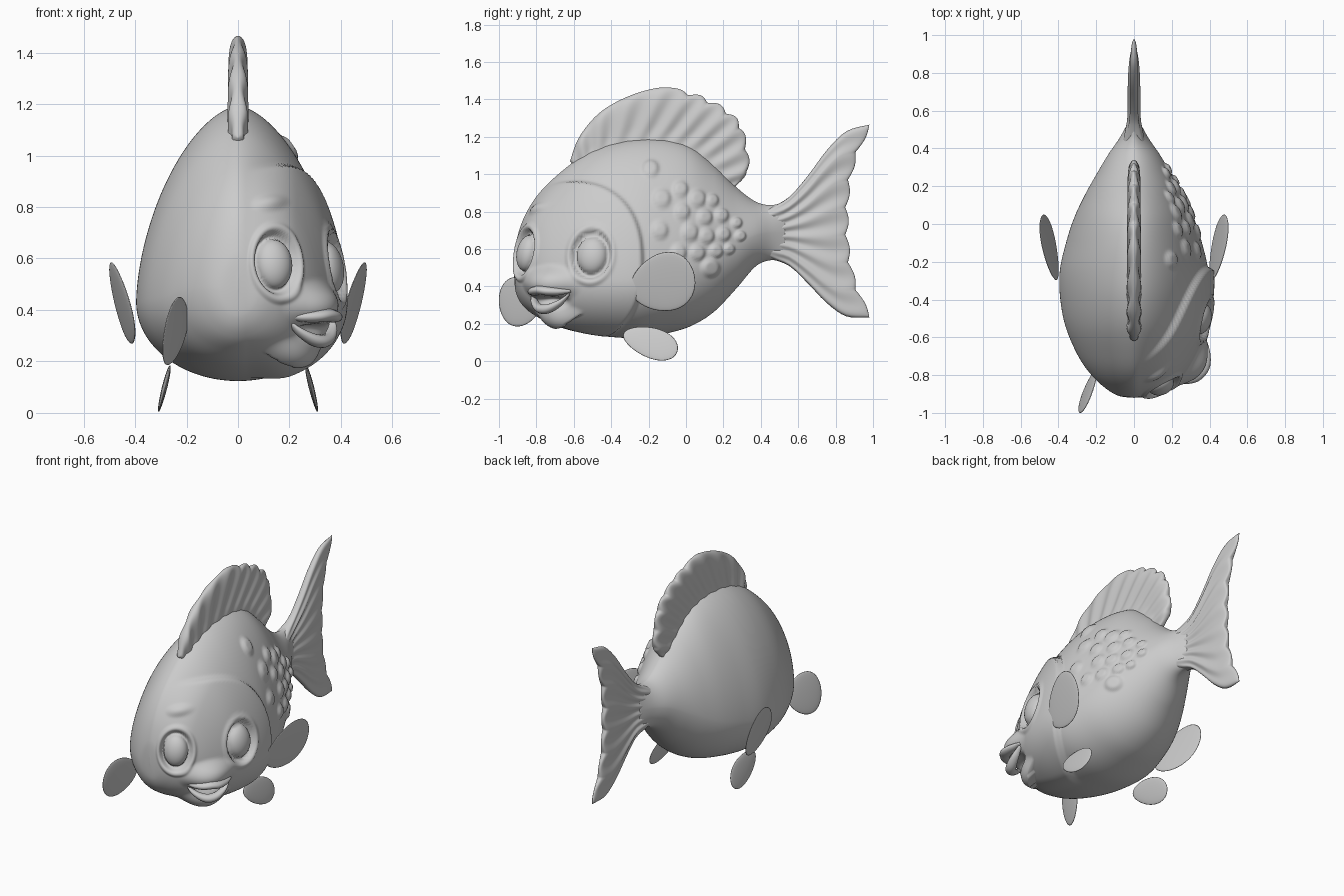
import bpy, bmesh, math
from mathutils import Vector

if "Cube" in bpy.data.objects:
    bpy.data.objects.remove(bpy.data.objects["Cube"])

grey = bpy.data.materials.new("clay grey")
grey.diffuse_color = (0.6, 0.6, 0.6, 1)
grey.use_nodes = True
grey.node_tree.nodes["Principled BSDF"].inputs["Base Color"].default_value = grey.diffuse_color


def finish(name, bm):
    bmesh.ops.remove_doubles(bm, verts=bm.verts, dist=0.0003)
    bmesh.ops.recalc_face_normals(bm, faces=bm.faces)
    me = bpy.data.meshes.new(name)
    bm.to_mesh(me)
    bm.free()
    me.materials.append(grey)
    me.polygons.foreach_set("use_smooth", [True] * len(me.polygons))
    ob = bpy.data.objects.new(name, me)
    bpy.context.collection.objects.link(ob)
    return ob


def spline(pts, u):
    """Smooth curve through the points, u in 0..1."""
    n = len(pts) - 1
    i = min(int(u * n), n - 1)
    t = u * n - i
    p = [pts[max(0, min(n, i + k))] for k in (-1, 0, 1, 2)]
    return [0.5 * (2 * b + (c - a) * t + (2 * a - 5 * b + 4 * c - d) * t * t
                   + (3 * b - a - 3 * c + d) * t ** 3) for a, b, c, d in zip(*p)]


def smooth(a, b, x):
    t = max(0, min(1, (x - a) / (b - a)))
    return t * t * (3 - 2 * t)


def bump(r):
    return (1 - r * r) ** 2 if r < 1 else 0


def grid_faces(bm, rows, closed=False):
    for a, b in zip(rows, rows[1:]):
        m = len(a)
        for j in range(m if closed else m - 1):
            bm.faces.new((a[j], a[(j + 1) % m], b[(j + 1) % m], b[j]))


# Body stations: y, top, bottom, half width, height fraction of widest point
stations = [(-.92, .52, .48, .001, .45), (-.91, .63, .37, .08, .43), (-.87, .76, .295, .15, .4),
            (-.8, .88, .24, .225, .36), (-.7, .985, .19, .295, .32), (-.55, 1.1, .15, .36, .3),
            (-.4, 1.165, .13, .39, .29), (-.25, 1.19, .125, .393, .29), (-.1, 1.185, .15, .36, .3),
            (.03, 1.145, .19, .318, .32), (.15, 1.05, .265, .262, .36), (.27, .93, .39, .195, .42),
            (.37, .855, .505, .135, .48), (.45, .835, .54, .08, .5), (.53, .85, .53, .035, .5)]
bm = bmesh.new()
rows = []
for i in range(201):
    y, zt, zb, w, f = spline(stations, i / 200)
    zc = zb + f * (zt - zb)
    row = []
    for j in range(240):
        a = math.tau * j / 240
        c, s = math.cos(a), math.sin(a)
        e = 2 / 1.68 if s > 0 else 1
        row.append(bm.verts.new((math.copysign(abs(c) ** e, c) * w, y,
                                 zc + (s ** e * (zt - zc) if s > 0 else s * (zc - zb)))))
    rows.append(row)
grid_faces(bm, rows, True)
bm.faces.new(rows[0])
bm.faces.new(rows[-1])
bmesh.ops.recalc_face_normals(bm, faces=bm.faces)
bm.normal_update()

# Sculpted face on the right-hand side: (centre, outward direction, half width, half height)
eyes = [(Vector((.145, -.86, .58)), Vector((.5, -.87, 0)), .095, .125),
        (Vector((.38, -.51, .565)), Vector((.95, -.3, 0)), .108, .13)]
mouth, out = Vector((.28, -.72, 0)), Vector((.74, -.67, 0)).normalized()
side = Vector((-out.y, out.x, 0))
scales = [(-.19, 1.03, .055), (-.13, .87, .06), (-.03, .92, .05), (.06, .87, .055), (.14, .86, .04),
          (-.14, .7, .055), (-.02, .8, .05), (.02, .69, .055), (.1, .77, .05), (.11, .67, .05),
          (.19, .78, .045), (.2, .68, .045), (.27, .74, .035), (.29, .67, .035), (.13, .5, .06),
          (.06, .58, .05), (.16, .59, .045), (-.04, .58, .05), (.23, .6, .035)]


def relief(p):
    if p.x < 0:
        return 0
    # raised cheek and head plate
    r = (abs((p.y + .62) / .4) ** 2.4 + abs((p.z - .53) / .44) ** 2.4) ** (1 / 2.4)
    d = .03 * smooth(1, .93, r) * smooth(.03, .2, p.x)
    # eyeballs in hollow sockets with raised lids
    for c, n, w, h in eyes:
        q = p - c
        if q.dot(n) < -.12:
            continue
        r = math.hypot(q.dot(Vector((-n.y, n.x, 0))) / w, q.z / h)
        if r < .78:
            d += -.035 + .055 * math.sqrt(1 - (r / .78) ** 2)
        elif r < 1:
            d -= .035 * smooth(1, .86, r)
        d += .01 * bump((r - 1.1) / .18) if abs(r - 1.1) < .18 else 0
    # brow, muzzle, mouth hollow and chin
    q = p - mouth
    if q.dot(out) > -.1:
        s = q.dot(side)
        d += .07 * bump(math.hypot(s / .19, (p.z - .42) / .1))
        d += .055 * bump(math.hypot(s / .18, (p.z - .25) / .08))
        d -= .04 * bump(math.hypot(s / .12, (p.z - .335) / .04))
    d += .016 * bump(math.hypot((p.x - .115) / .07, (p.z - .81) / .04)) * (p.y < -.6)
    # scales
    for y, z, r in scales:
        d += .016 * smooth(1, .45, math.hypot(p.y - y, p.z - z) / r)
    return d


moves = [(v, v.normal * relief(v.co)) for v in bm.verts]
for v, m in moves:
    v.co += m
finish("body", bm)


# Lips
def lip(name, pts, flat):
    bm = bmesh.new()
    rows = []
    for i in range(41):
        s, o, z, r = spline(pts, i / 40)
        c = mouth + side * s + out * o + Vector((0, 0, z))
        tan = 3.2 * s
        n = (out * math.cos(tan) + side * math.sin(tan))
        rows.append([bm.verts.new(c + n * (r * math.cos(a)) + Vector((0, 0, r * flat * math.sin(a))))
                     for a in (math.tau * k / 16 for k in range(16))])
    grid_faces(bm, rows, True)
    bm.faces.new(rows[0])
    bm.faces.new(rows[-1])
    finish(name, bm)


lip("upper_lip", [(-.14, .0, .375, .012), (-.1, .04, .372, .03), (-.05, .075, .375, .04), (0, .085, .38, .042),
                  (.05, .075, .375, .04), (.1, .04, .372, .03), (.14, .0, .375, .012)], .6)
lip("lower_lip", [(-.13, .0, .36, .01), (-.1, .025, .32, .022), (-.05, .05, .288, .03), (0, .06, .278, .032),
                  (.05, .05, .288, .03), (.1, .025, .32, .022), (.13, .0, .36, .01)], .8)


# Ribbed upright fins made of two sheets meeting at the rim
def ribbed_fin(name, place, half, ribs, nu=140, nv=24):
    bm = bmesh.new()
    for sgn in (-1, 1):
        rows = []
        for i in range(nu + 1):
            u = i / nu
            row = []
            for j in range(nv + 1):
                v = math.sin(j / nv * math.pi / 2)
                y, z = place(u, v)
                edge = math.sqrt(max(0, 1 - (2 * u - 1) ** 12)) * math.sqrt(max(0, 1 - v ** 8))
                rib = 1 - .3 * smooth(0, .4, v) * (.5 - .5 * math.cos(math.tau * ribs * u))
                row.append(bm.verts.new((sgn * half(u, v) * edge * rib, y, z)))
            rows.append(row)
        grid_faces(bm, rows)
    finish(name, bm)


dorsal_rim = [(-.62, 1.07), (-.57, 1.2), (-.46, 1.33), (-.3, 1.42), (-.12, 1.465), (.02, 1.44),
              (.13, 1.4), (.23, 1.34), (.3, 1.26), (.33, 1.14), (.335, 1.02), (.26, .93)]
dorsal_root = [(-.58, 1.02), (-.45, 1.08), (-.25, 1.12), (-.05, 1.11), (.1, 1.03), (.22, .92)]


def dorsal(u, v):
    a, b = spline(dorsal_root, u), spline(dorsal_rim, u)
    k = v * (1 - .07 * smooth(.35, .5, u) * v ** 4 * (1 - abs(math.sin(math.pi * 11 * u))))
    return [p + (q - p) * k for p, q in zip(a, b)]


tail_top = [(.4, .8), (.48, .835), (.56, .885), (.66, 1.0), (.76, 1.13), (.87, 1.23), (1.0, 1.265)]
tail_low = [(.4, .57), (.48, .54), (.56, .505), (.66, .41), (.76, .31), (.87, .24), (1.0, .235)]


def tail(u, v):
    a, b = spline(tail_top, v), spline(tail_low, v)
    y, z = [p + (q - p) * u for p, q in zip(a, b)]
    notch = .13 * (1 - abs(2 * u - 1) ** 2.5) + .02 * (1 - abs(math.sin(math.pi * 7 * u)))
    return y - notch * v ** 3, z


ribbed_fin("dorsal_fin", dorsal, lambda u, v: .042 - .01 * u, 11)
ribbed_fin("tail_fin", tail, lambda u, v: .06 - .026 * smooth(0, .4, v), 7)


# Thin paddle fins: centre, long axis, short axis (both as half lengths)
def paddle(name, c, a, b, mirror=False):
    c, a, b = Vector(c), Vector(a), Vector(b)
    n = a.cross(b).normalized() * .01
    for k in (1, -1) if mirror else (1,):
        bm = bmesh.new()
        bmesh.ops.create_uvsphere(bm, u_segments=48, v_segments=16, radius=1)
        for v in bm.verts:
            x, y, z = v.co
            p = c + a * x + b * y * (1 + .18 * x) + n * z
            v.co = (p.x * k, p.y, p.z)
        finish(name + ("" if not mirror else "_right" if k > 0 else "_left"), bm)


paddle("pectoral_fin", (.447, -.125, .42), (.04, .17, .045), (.03, -.035, .15), True)
paddle("pelvic_fin", (.285, -.19, .1), (.014, .145, -.045), (-.018, .02, .078), True)
paddle("front_fin", (-.243, -.885, .32), (-.045, -.115, -.01), (.02, -.01, .13))
